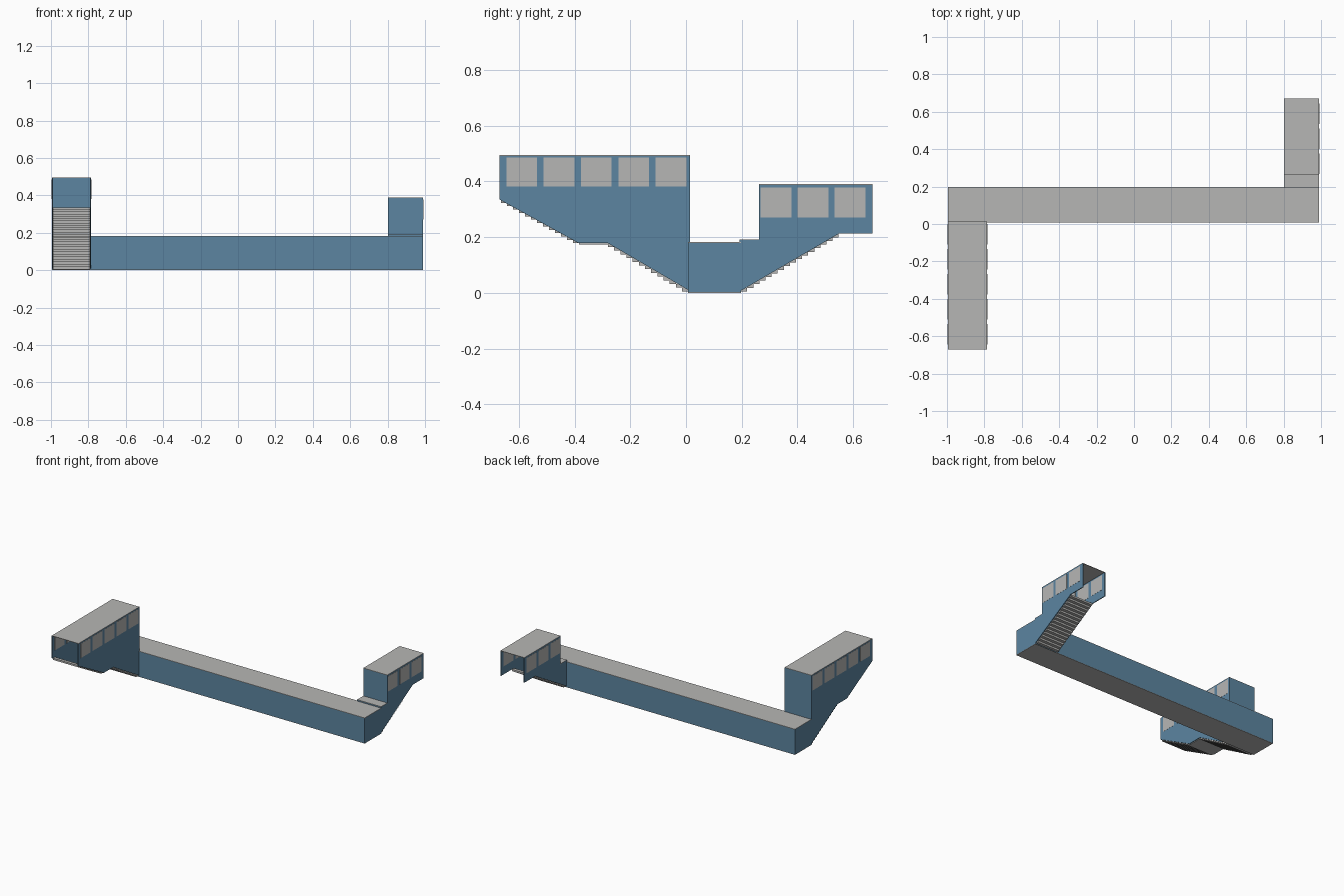
import bpy
import bmesh

cube = bpy.data.objects.get("Cube")
if cube:
    bpy.data.objects.remove(cube, do_unlink=True)


def material(name, rgb):
    m = bpy.data.materials.new(name)
    m.use_nodes = True
    m.diffuse_color = (*rgb, 1)
    m.node_tree.nodes["Principled BSDF"].inputs["Base Color"].default_value = (*rgb, 1)
    return m


BLUE = material("blue wall", (0.107, 0.235, 0.356))
GREY = material("pale grey", (0.47, 0.47, 0.46))
T = 0.006   # wall thickness
S = 0.003   # roof sheet thickness


def finish(name, bm, mat):
    bmesh.ops.recalc_face_normals(bm, faces=bm.faces)
    mesh = bpy.data.meshes.new(name)
    bm.to_mesh(mesh)
    bm.free()
    mesh.materials.append(mat)
    obj = bpy.data.objects.new(name, mesh)
    bpy.context.collection.objects.link(obj)
    return obj


def add_prism(bm, outline, x0, x1):
    """Extrude a (y, z) outline from x0 to x1."""
    face = bm.faces.new([bm.verts.new((x0, y, z)) for y, z in outline])
    out = bmesh.ops.extrude_face_region(bm, geom=[face])
    verts = [g for g in out["geom"] if isinstance(g, bmesh.types.BMVert)]
    bmesh.ops.translate(bm, verts=verts, vec=(x1 - x0, 0, 0))


def add_box(bm, x0, x1, y0, y1, z0, z1):
    add_prism(bm, [(y0, z0), (y1, z0), (y1, z1), (y0, z1)], x0, x1)


def box(name, mat, *bounds):
    bm = bmesh.new()
    add_box(bm, *bounds)
    return finish(name, bm, mat)


def stairs(name, x0, x1, start, end, count):
    """Flight of thin steps rising from start to end, both (y, z)."""
    bm = bmesh.new()
    dy = (end[0] - start[0]) / count
    dz = (end[1] - start[1]) / count
    for i in range(count):
        y, z = start[0] + i * dy, start[1] + i * dz
        add_box(bm, x0, x1, y, y + dy, z, z + dz)
    finish(name, bm, GREY)


def side_walls(prefix, x0, x1, outline, window_ys, window_z):
    """Matching side walls with a row of panes showing on both faces."""
    for side, a in (("right", x0), ("left", x1 - T)):
        bm = bmesh.new()
        add_prism(bm, outline, a, a + T)
        finish(f"{prefix}_{side}_wall", bm, BLUE)
        bm = bmesh.new()
        for y in window_ys:
            add_box(bm, a - 0.001, a + T + 0.001, y, y + 0.11, *window_z)
        finish(f"{prefix}_{side}_windows", bm, GREY)


# Extents of the passage and its two entrances
X0, X1 = -0.995, 0.99
Y0, Y1 = 0.008, 0.198
TOP = 0.182
FX = -0.785   # inner side of the front entrance
BX = 0.802    # inner side of the back entrance

# Long hollow passage, open where the stairs join it
box("passage_floor", GREY, X0, X1, Y0, Y1, 0, S)
box("passage_roof", GREY, X0, X1, Y0, Y1, TOP - S, TOP)
box("passage_front_wall", BLUE, FX - T, X1, Y0, Y0 + T, S, TOP - S)
box("passage_back_wall", BLUE, X0, BX + T, Y1 - T, Y1, S, TOP - S)
for name, x in (("right", X0), ("left", X1 - T)):
    box(f"passage_{name}_end", BLUE, x, x + T, Y0, Y1, S, TOP - S)

# Front entrance: two flights with a landing between them
F_TOP = 0.495
side_walls("front_entrance", X0, FX,
           [(Y0, 0.01), (Y0, F_TOP - S), (-0.67, F_TOP - S),
            (-0.67, 0.335), (-0.385, 0.178), (-0.28, 0.178)],
           [-0.645 + 0.134 * i for i in range(5)], (0.382, 0.485))
box("front_entrance_roof", GREY, X0, FX, -0.67, Y0 + T, F_TOP - S, F_TOP)
box("front_entrance_end_wall", BLUE, X0, FX, Y0, Y0 + T, TOP, F_TOP - S)
stairs("front_lower_stairs", X0 + T, FX - T, (Y0, 0.005), (-0.28, 0.178), 13)
box("front_landing", GREY, X0 + T, FX - T, -0.385, -0.28, 0.174, 0.178)
stairs("front_upper_stairs", X0 + T, FX - T, (-0.385, 0.178), (-0.665, 0.335), 13)

# Back entrance: one flight, low roof beside the passage, open far end
B_TOP = 0.39
LOW = 0.192
B_Y = 0.262
side_walls("back_entrance", BX, X1,
           [(Y1, 0.008), (Y1, LOW - S), (B_Y, LOW - S), (B_Y, B_TOP - S),
            (0.67, B_TOP - S), (0.67, 0.212), (0.548, 0.212)],
           [0.268 + 0.133 * i for i in range(3)], (0.27, 0.378))
box("back_entrance_roof", GREY, BX, X1, B_Y, 0.67, B_TOP - S, B_TOP)
box("back_entrance_low_roof", GREY, BX, X1, Y1 - T, B_Y + T, LOW - S, LOW)
box("back_entrance_low_front", BLUE, BX, X1, Y1 - T, Y1, TOP, LOW - S)
box("back_entrance_end_wall", BLUE, BX, X1, B_Y, B_Y + T, LOW, B_TOP - S)
stairs("back_stairs", BX + T, X1 - T, (Y1, 0.005), (0.548, 0.212), 16)
